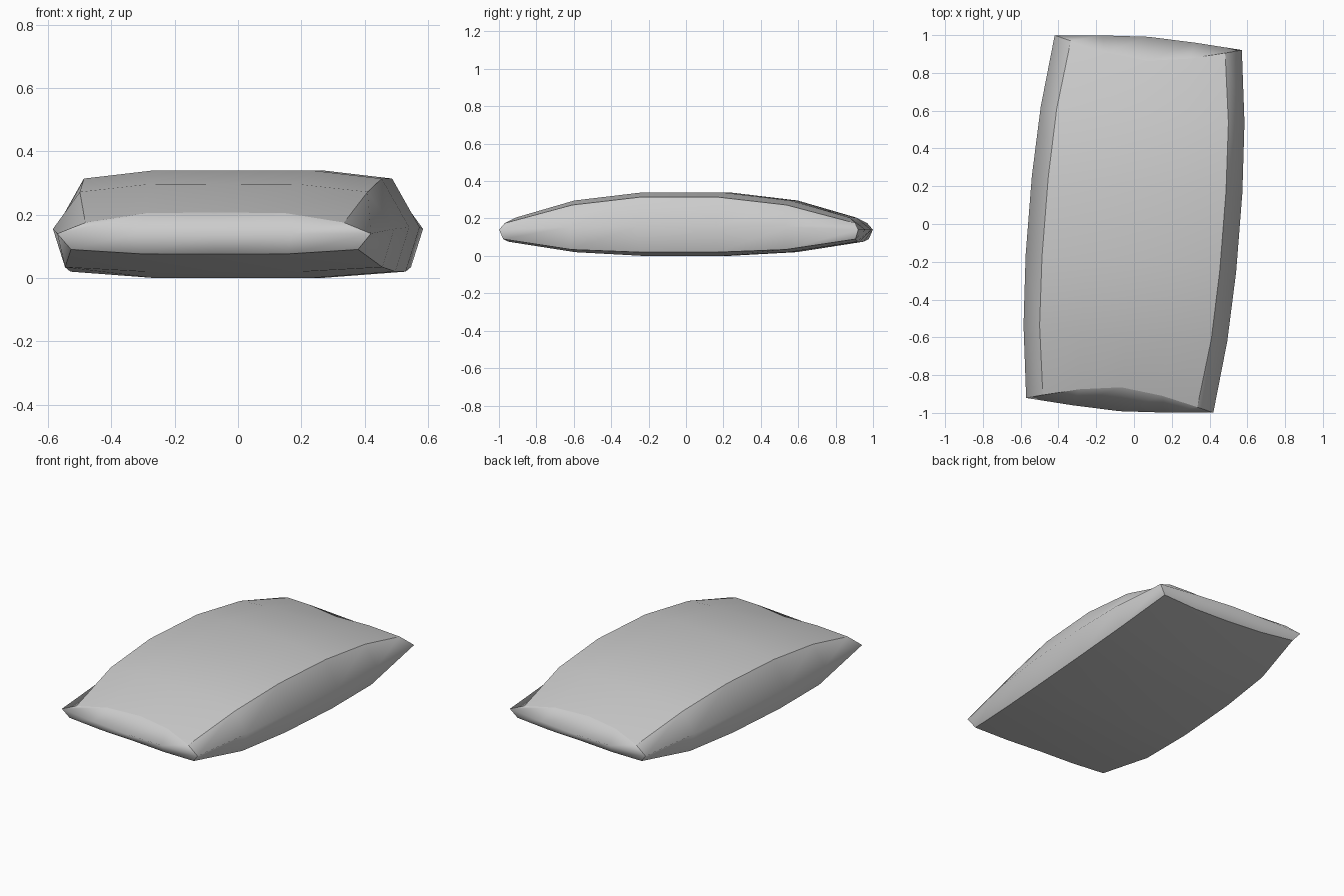
import bpy, bmesh, math
from mathutils import Matrix

if "Cube" in bpy.data.objects:
    bpy.data.objects.remove(bpy.data.objects["Cube"])

# One quadrant of each layer: rows end -> middle, columns side -> centre, (x, y, z)
TOP = [[(.41, .94, .175), (.22, .895, .205), (0, .867, .207)],
       [(.456, .575, .272), (.24, .58, .296), (0, .58, .297)],
       [(.472, .21, .314), (.25, .21, .34), (0, .21, .34)]]
BOTTOM = [[(.455, .945, .09), (.23, .935, .076), (0, .93, .075)],
          [(.503, .575, .034), (.25, .575, .02), (0, .575, .02)],
          [(.515, .21, .02), (.25, .21, 0), (0, .21, 0)]]
SEAM = [[(.497, .963, .14), (.25, .982, .14), (0, .994, .14)],
        [(.541, .58, .155), None, None],
        [(.559, .21, .16), None, None]]
COLS, ROWS = 5, 6

bm = bmesh.new()


def make_vert(layer, i, j):
    # mirror the quadrant in x and y
    x, y, z = layer[min(j, ROWS - 1 - j)][min(i, COLS - 1 - i)]
    return bm.verts.new((-x if i < 2 else x, -y if j < 3 else y, z))


# boundary walk round the grid, counter-clockwise
ring = ([(i, 0) for i in range(COLS - 1)] +
        [(COLS - 1, j) for j in range(ROWS - 1)] +
        [(i, ROWS - 1) for i in range(COLS - 1, 0, -1)] +
        [(0, j) for j in range(ROWS - 1, 0, -1)])

# top and bottom panels
panels = []
for layer in (TOP, BOTTOM):
    g = {(i, j): make_vert(layer, i, j) for i in range(COLS) for j in range(ROWS)}
    panels.append(g)
    for i in range(COLS - 1):
        for j in range(ROWS - 1):
            bm.faces.new((g[i, j], g[i + 1, j], g[i + 1, j + 1], g[i, j + 1]))

# bulging side band, two strips meeting at the seam
top, bottom = panels
loops = [[bottom[k] for k in ring],
         [make_vert(SEAM, *k) for k in ring],
         [top[k] for k in ring]]
n = len(ring)
for a, b in zip(loops, loops[1:]):
    for k in range(n):
        m = (k + 1) % n
        bm.faces.new((a[k], a[m], b[m], b[k]))

bmesh.ops.recalc_face_normals(bm, faces=bm.faces[:])
for f in bm.faces:
    f.smooth = True

# crisp panel rims and corners
corners = [ring.index(k) for k in ((0, 0), (4, 0), (4, 5), (0, 5))]
for lp in (loops[0], loops[2]):
    for k in range(n):
        bm.edges.get((lp[k], lp[(k + 1) % n])).smooth = False
for k in corners:
    for a, b in zip(loops, loops[1:]):
        bm.edges.get((a[k], b[k])).smooth = False

# the cushion lies slightly turned
bm.transform(Matrix.Rotation(math.radians(-4.5), 4, 'Z'))
mesh = bpy.data.meshes.new("cushion")
bm.to_mesh(mesh)
bm.free()
bpy.context.collection.objects.link(bpy.data.objects.new("cushion", mesh))
